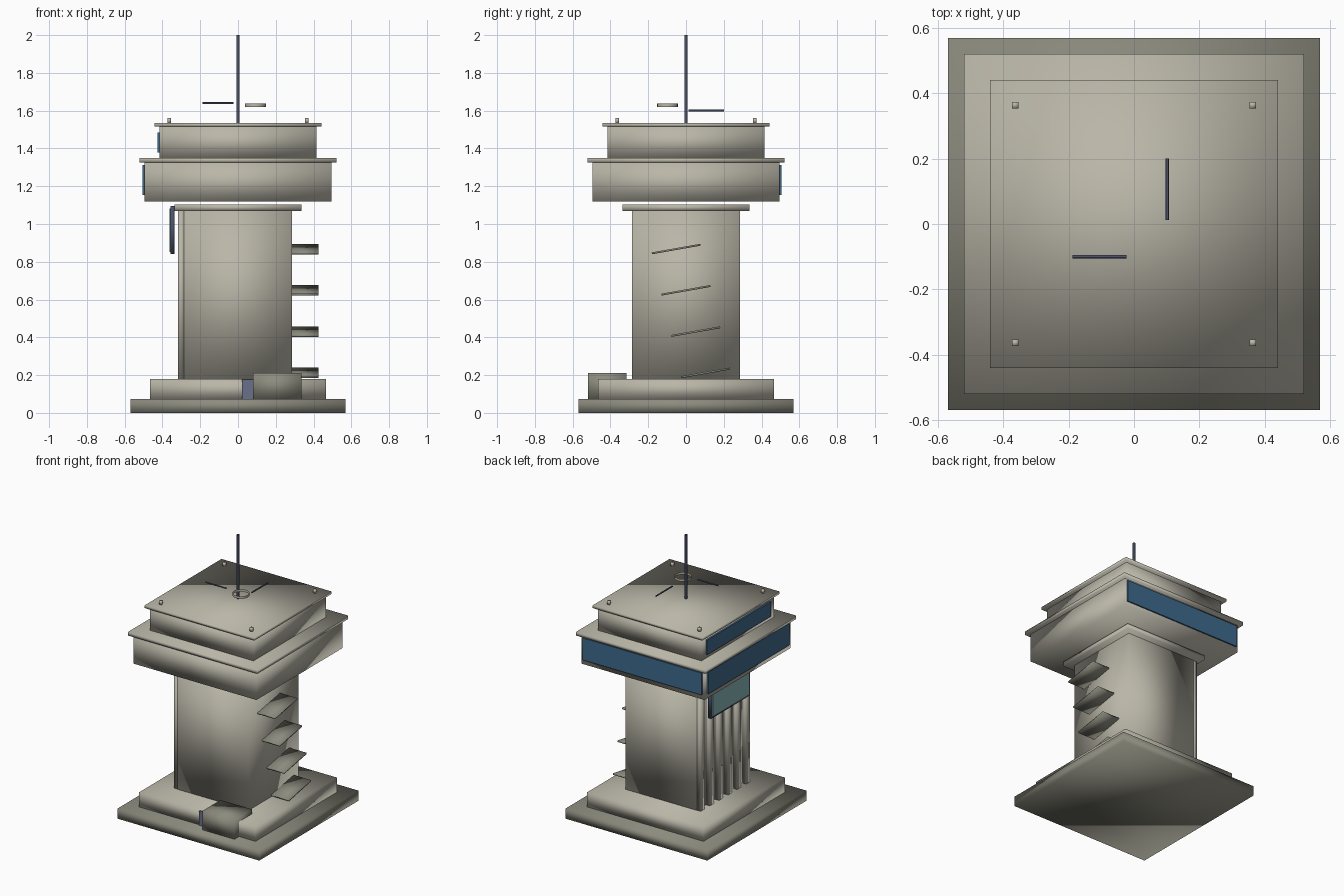
import bpy, math
from mathutils import Matrix

if "Cube" in bpy.data.objects:
    bpy.data.objects.remove(bpy.data.objects["Cube"])


def material(name, rgb):
    m = bpy.data.materials.new(name)
    m.diffuse_color = (*rgb, 1)
    m.use_nodes = True
    m.node_tree.nodes["Principled BSDF"].inputs["Base Color"].default_value = m.diffuse_color
    return m


STONE = material("warm_stone", (0.49, 0.468, 0.392))
DARK = material("dark_stone", (0.262, 0.258, 0.209))
GLASS = material("blue_glass", (0.048, 0.144, 0.262))
TEAL = material("pale_teal", (0.243, 0.456, 0.468))
SLATE = material("slate_metal", (0.07, 0.084, 0.141))
DOOR = material("door_blue_grey", (0.141, 0.162, 0.254))


def finish(name, mat, smooth=True):
    o = bpy.context.object
    o.name = name
    o.data.materials.append(mat)
    if smooth:
        bpy.ops.object.shade_smooth()
    return o


def box(name, mat, x, y, z, smooth=True):
    """Box from (min, max) ranges; the softly shaded look of the tower."""
    bpy.ops.mesh.primitive_cube_add(size=1)
    o = finish(name, mat, smooth)
    mid = [sum(r) / 2 for r in (x, y, z)]
    size = [r[1] - r[0] for r in (x, y, z)]
    o.data.transform(Matrix.Translation(mid) @ Matrix.Diagonal((*size, 1)))
    return o


def slab(name, mat, h, z0, z1):
    return box(name, mat, (-h, h), (-h, h), (z0, z1))


def tube(name, mat, r, length, loc, rot=(0, 0, 0), sides=8):
    bpy.ops.mesh.primitive_cylinder_add(vertices=sides, radius=r, depth=length,
                                        end_fill_type='NOTHING', location=loc, rotation=rot)
    return finish(name, mat)


# Stacked square tiers of the tower
slab("base_slab", DARK, 0.57, 0, 0.073)
slab("plinth", STONE, 0.467, 0.073, 0.18)
slab("shaft", STONE, 0.285, 0.18, 1.07)
slab("shaft_collar", STONE, 0.336, 1.07, 1.104)
slab("lower_cab", STONE, 0.495, 1.118, 1.325)
slab("lower_cab_cap", STONE, 0.521, 1.325, 1.35)
slab("upper_cab", STONE, 0.415, 1.35, 1.515)
slab("roof", STONE, 0.441, 1.515, 1.535)

# Window plates on the left and back
box("lower_window_left", GLASS, (-0.506, -0.495), (-0.465, 0.465), (1.153, 1.312), False)
box("lower_window_back", GLASS, (-0.478, 0.478), (0.495, 0.505), (1.153, 1.312), False)
box("upper_window_left", GLASS, (-0.426, -0.415), (-0.365, 0.365), (1.378, 1.485), False)

# Vertical fins on the left wall
for i in range(6):
    y = -0.26 + 0.104 * i
    box(f"wall_fin_{i + 1}", STONE, (-0.317, -0.284), (y - 0.022, y + 0.022), (0.18, 1.07))

# Framed panel hanging at the top of the fins
box("panel_frame", SLATE, (-0.358, -0.336), (-0.225, 0.225), (0.84, 1.095))
box("panel_face", TEAL, (-0.363, -0.358), (-0.21, 0.21), (0.853, 1.082), False)

# Slanted ledges climbing the right wall
for i in range(4):
    o = box(f"ledge_{i + 1}", DARK, (-0.07, 0.07), (-0.131, 0.131), (-0.005, 0.005))
    o.rotation_euler.x = math.radians(10)
    o.location = (0.355, 0.104 - 0.052 * i, 0.212 + 0.2185 * i)

# Entrance block and door
box("entrance_block", DARK, (0.08, 0.335), (-0.52, -0.315), (0.073, 0.212))
box("door", DOOR, (0.02, 0.14), (-0.475, -0.467), (0.073, 0.178), False)

# Roof fittings
for i, (sx, sy) in enumerate([(-1, -1), (1, -1), (1, 1), (-1, 1)]):
    x, y = 0.364 * sx, 0.364 * sy
    box(f"roof_stud_{i + 1}", STONE, (x - 0.01, x + 0.01), (y - 0.01, y + 0.01), (1.535, 1.56))
tube("mast", SLATE, 0.009, 0.465, (0, 0, 1.7675))
tube("aerial_ring", STONE, 0.056, 0.018, (0.093, -0.098, 1.629), sides=16)
tube("aerial_bar_side", SLATE, 0.005, 0.166, (-0.106, -0.1, 1.64), (0, math.pi / 2, 0))
tube("aerial_bar_back", SLATE, 0.005, 0.188, (0.102, 0.106, 1.6), (math.pi / 2, 0, 0))
